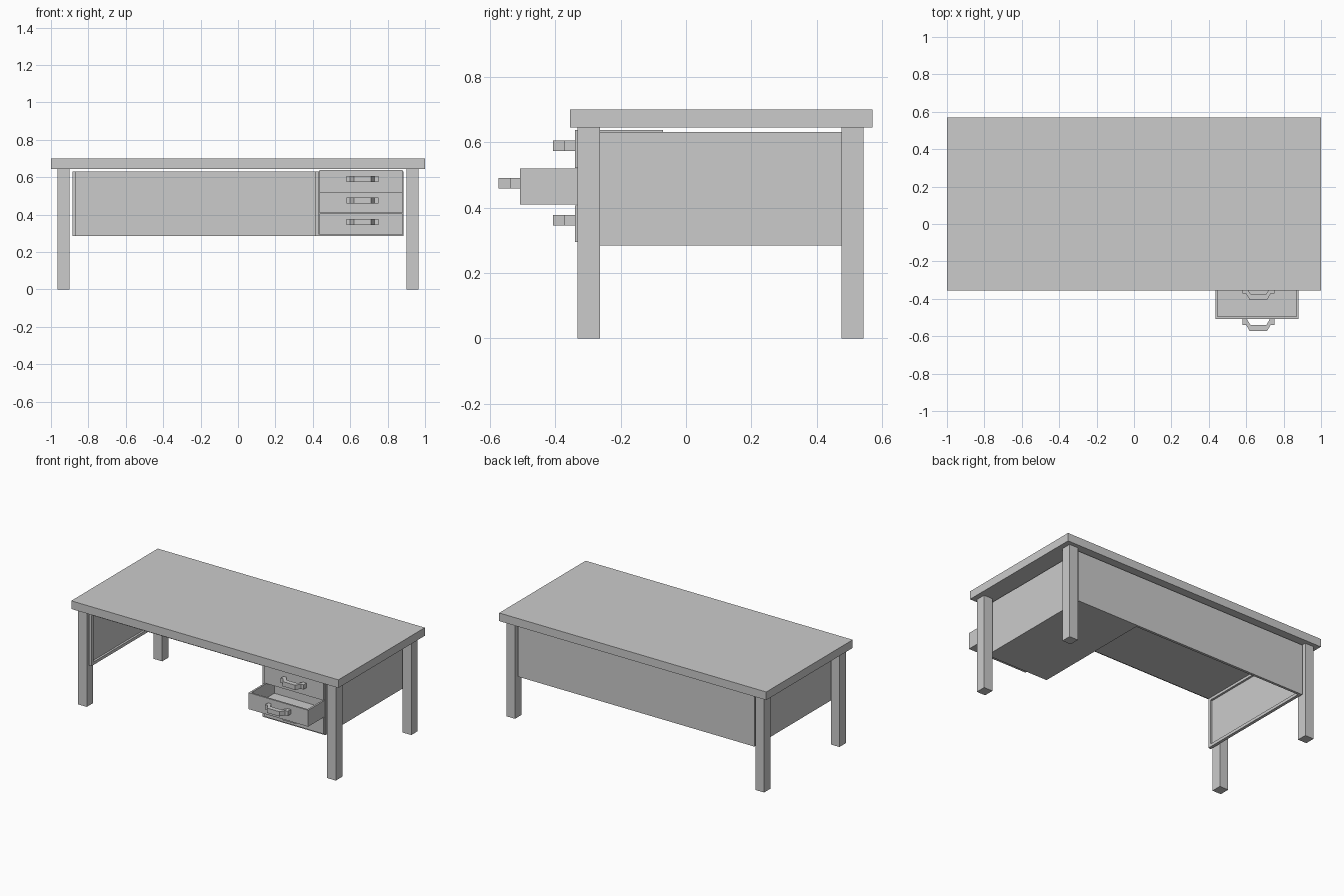
import bpy, bmesh
from mathutils import Vector

if "Cube" in bpy.data.objects:
    bpy.data.objects.remove(bpy.data.objects["Cube"])


def finish(name, bm):
    bmesh.ops.recalc_face_normals(bm, faces=bm.faces)
    me = bpy.data.meshes.new(name)
    bm.to_mesh(me)
    bm.free()
    ob = bpy.data.objects.new(name, me)
    bpy.context.collection.objects.link(ob)
    return ob


def box(name, x, y, z, recess=None, rim=0.02, depth=0.01):
    """Box from min/max ranges; optionally sink the face pointing along recess."""
    bm = bmesh.new()
    bmesh.ops.create_cube(bm, size=1)
    for v in bm.verts:
        v.co = Vector([a + (b - a) * (c + 0.5) for (a, b), c in zip((x, y, z), v.co)])
    if recess:
        d = Vector(recess)
        bm.normal_update()
        face = max(bm.faces, key=lambda f: f.normal.dot(d))
        bmesh.ops.inset_region(bm, faces=[face], thickness=rim, use_even_offset=True)
        bmesh.ops.translate(bm, verts=[v for v in face.verts], vec=-d * depth)
        # inset face needs its own walls: the inset ring becomes slanted, so
        # keep a flat rim by insetting once more before sinking
        bmesh.ops.translate(bm, verts=[v for v in face.verts], vec=d * depth)
        res = bmesh.ops.extrude_discrete_faces(bm, faces=[face])
        bmesh.ops.translate(bm, verts=list(res["faces"][0].verts), vec=-d * depth)
    return finish(name, bm)


def handle(name, cx, y0, cz, h=0.032):
    """Angular pull: half profile mirrored in x, extruded upward."""
    outer = [(0.085, 0), (0.085, -0.032), (0.066, -0.032), (0.046, -0.066)]
    inner = [(0.042, -0.034), (0.062, 0)]
    prof = outer + [(-x, y) for x, y in reversed(outer)]
    prof += [(-x, y) for x, y in reversed(inner)] + inner
    bm = bmesh.new()
    vs = [bm.verts.new((cx + x, y0 + y, cz - h / 2)) for x, y in prof]
    f = bm.faces.new(vs)
    res = bmesh.ops.extrude_face_region(bm, geom=[f])
    top = [g for g in res["geom"] if isinstance(g, bmesh.types.BMVert)]
    bmesh.ops.translate(bm, verts=top, vec=(0, 0, h))
    return finish(name, bm)


# Table top and legs
box("table_top", (-1, 1), (-0.355, 0.57), (0.645, 0.70))
for side, x in (("left", (-0.965, -0.90)), ("right", (0.90, 0.965))):
    for end, y in (("front", (-0.332, -0.263)), ("back", (0.475, 0.543))):
        box(f"{end}_{side}_leg", x, y, (0, 0.645))

# Apron body: framed left side, back panel and thin top sheet
Z = (0.285, 0.632)
box("left_side_panel", (-0.885, -0.865), (-0.33, 0.53), Z, (1, 0, 0), 0.02, 0.014)
box("back_panel", (-0.885, 0.885), (0.515, 0.532), Z)
box("body_top_sheet", (-0.885, 0.885), (-0.33, 0.53), (0.629, 0.632))

# Drawer pedestal, open at the front
box("right_side_panel", (0.881, 0.885), (-0.33, 0.53), Z)
box("pedestal_inner_wall", (0.415, 0.432), (-0.33, 0.53), Z)
box("pedestal_floor", (0.415, 0.885), (-0.33, 0.53), (0.285, 0.293))

# Drawers with handles, the middle one pulled out
drawers = (("bottom", 0.295, 0.407, -0.34),
           ("middle", 0.409, 0.520, -0.507),
           ("top", 0.522, 0.638, -0.34))
for label, z0, z1, y in drawers:
    box(f"{label}_drawer", (0.435, 0.880), (y, y + 0.27), (z0, z1), (0, 0, 1), 0.012, z1 - z0 - 0.012)
    handle(f"{label}_drawer_handle", 0.665, y, (z0 + z1) / 2 + 0.01)
